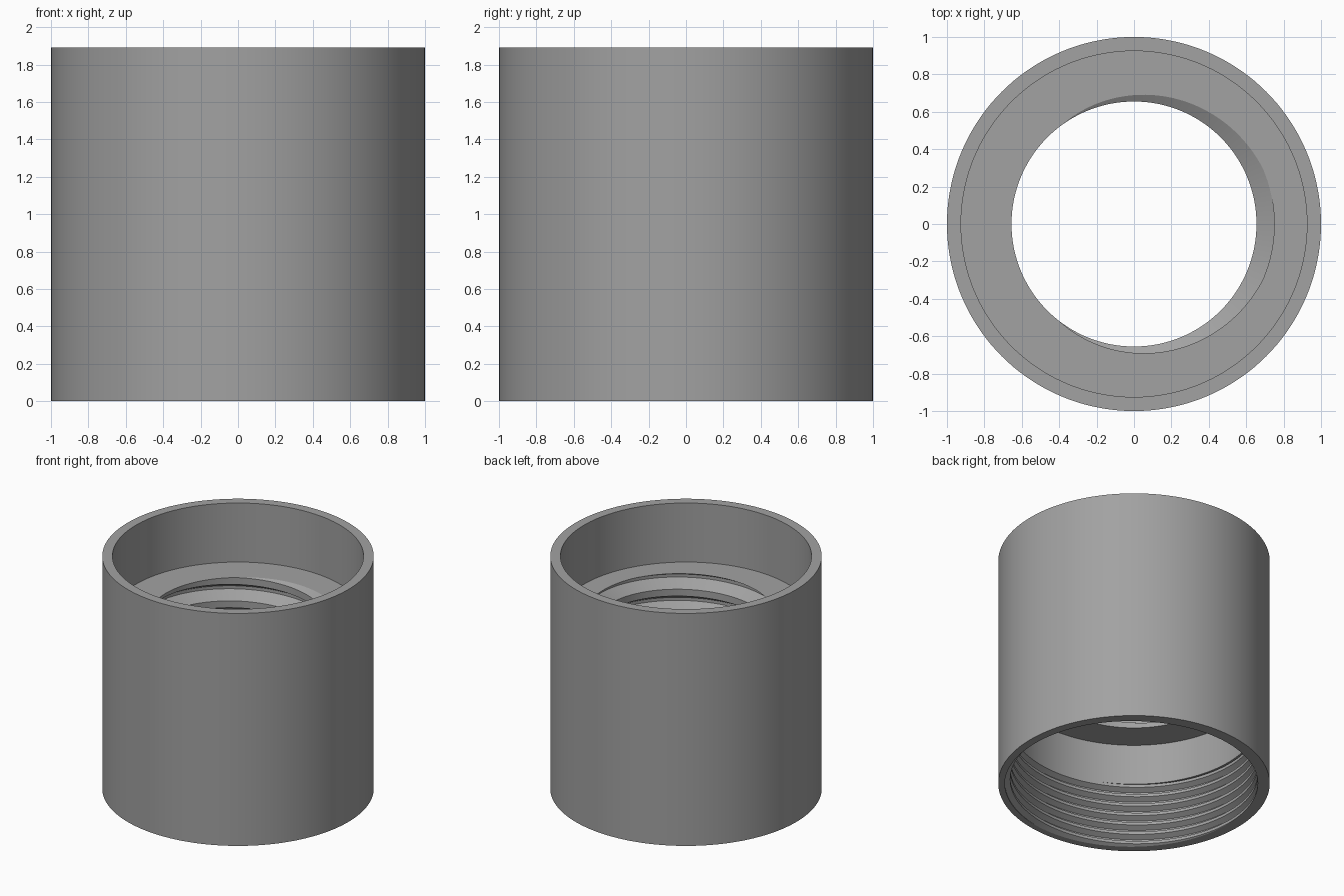
import bpy, bmesh, math

if "Cube" in bpy.data.objects:
    bpy.data.objects.remove(bpy.data.objects["Cube"])

SEGMENTS = 144
HEIGHT = 1.89


def thread_column(theta, z0, z1, crest, root, pitch, phase, z_root):
    """Points (radius, z) up one internal right-hand thread at angle theta."""
    depth = root - crest
    flank = depth * math.tan(math.radians(30))
    flat = pitch * 0.065
    base = z_root + pitch * (theta - phase) / math.tau

    def radius(z):
        u = abs((z - base + pitch / 2) % pitch - pitch / 2)
        return root - depth * min(max((u - flat) / flank, 0), 1)

    # corner rows follow the helix and are cut off at the two end planes
    turns = math.ceil((z1 - z0) / pitch) + 3
    first = math.floor((z0 - z_root) / pitch) - 2
    points = [(radius(z0), z0)]
    for k in range(first, first + turns + 2):
        for offset in (-flat - flank, -flat, flat, flat + flank):
            z = min(max(base + k * pitch + offset, z0), z1)
            points.append((radius(z), z))
    points.append((radius(z1), z1))
    return points


def section(theta):
    """Closed wall section: outer wall, lower thread, web thread, upper bore."""
    points = [(1.0, 0.0)]
    points += thread_column(theta, 0.0, 0.52, 0.912, 0.952, 0.08, math.radians(-60), 0.0)
    points += [(0.912, 0.52), (0.912, 0.85)]
    points += thread_column(theta, 0.85, 1.41, 0.655, 0.75, 0.19, 0.0, 1.41)
    points += [(0.925, 1.41), (0.925, HEIGHT), (1.0, HEIGHT)]
    return points


# threaded sleeve, swept around z
bm = bmesh.new()
columns = []
for i in range(SEGMENTS + 1):
    t = math.tau * i / SEGMENTS
    columns.append([bm.verts.new((r * math.cos(t), r * math.sin(t), z))
                    for r, z in section(t)])
for a, b in zip(columns, columns[1:]):
    n = len(a)
    for j in range(n):
        k = (j + 1) % n
        bm.faces.new((a[j], a[k], b[k], b[j]))
bmesh.ops.remove_doubles(bm, verts=bm.verts[:], dist=0.0002)
bmesh.ops.dissolve_degenerate(bm, edges=bm.edges[:], dist=0.0001)
bmesh.ops.recalc_face_normals(bm, faces=bm.faces[:])

mesh = bpy.data.meshes.new("threaded_sleeve")
bm.to_mesh(mesh)
bm.free()
sleeve = bpy.data.objects.new("threaded_sleeve", mesh)
bpy.context.collection.objects.link(sleeve)

# single plain grey
grey = bpy.data.materials.new("grey")
grey.diffuse_color = (0.36, 0.36, 0.36, 1)
grey.use_nodes = True
grey.node_tree.nodes["Principled BSDF"].inputs["Base Color"].default_value = grey.diffuse_color
mesh.materials.append(grey)

bpy.context.view_layer.objects.active = sleeve
sleeve.select_set(True)
bpy.ops.object.shade_smooth_by_angle(angle=math.radians(30))
